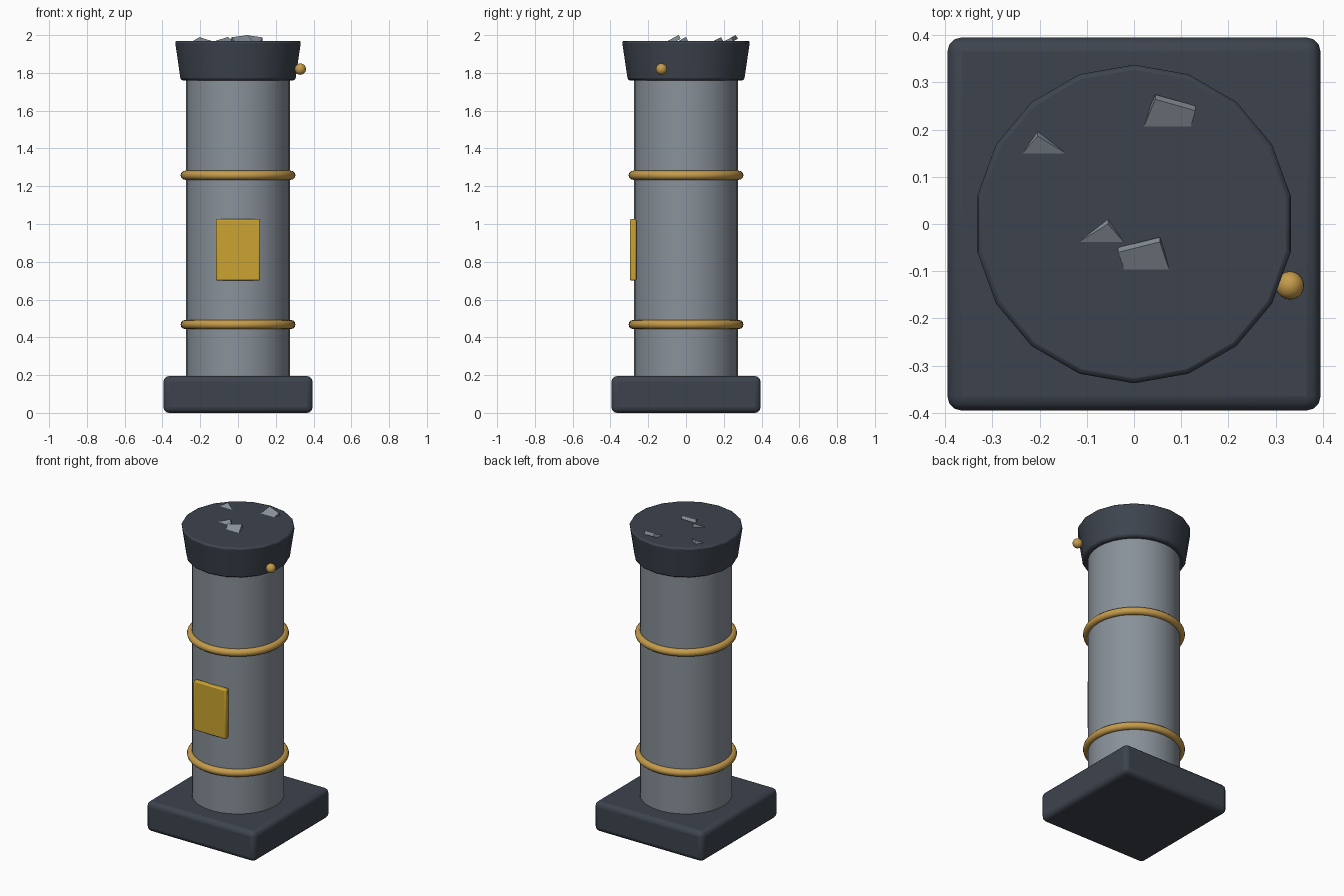
import bpy, bmesh, math
from mathutils import Vector

if "Cube" in bpy.data.objects:
    bpy.data.objects.remove(bpy.data.objects["Cube"], do_unlink=True)


def material(name, rgb):
    m = bpy.data.materials.new(name)
    m.use_nodes = True
    m.diffuse_color = (*rgb, 1)
    m.node_tree.nodes["Principled BSDF"].inputs["Base Color"].default_value = (*rgb, 1)
    return m


slate = material("dark slate", (0.047, 0.057, 0.076))
stone = material("grey stone", (0.25, 0.285, 0.32))
brass = material("brass", (0.56, 0.33, 0.07))
yellow = material("yellow plate", (0.60, 0.37, 0.03))


def finish(name, mat, bevel=0, segments=3, smooth=True):
    ob = bpy.context.object
    ob.name = name
    ob.data.materials.append(mat)
    if bevel:
        mod = ob.modifiers.new("Bevel", 'BEVEL')
        mod.width, mod.segments = bevel, segments
        mod.limit_method = 'ANGLE'
    if smooth:
        bpy.ops.object.shade_smooth_by_angle(angle=math.radians(35))
    return ob


def box(name, mat, size, location, bevel, segments):
    bpy.ops.mesh.primitive_cube_add(size=1, location=location)
    bpy.context.object.scale = size
    bpy.ops.object.transform_apply(location=False, rotation=False, scale=True)
    return finish(name, mat, bevel, segments)


# Square plinth and round shaft
box("base", slate, (0.79, 0.79, 0.195), (0, 0, 0.1025), 0.03, 3).location.z = 0.0975
bpy.ops.mesh.primitive_cylinder_add(vertices=32, radius=0.275, depth=1.64, location=(0, 0, 0.98))
finish("shaft", stone)

# Flared cap, softened at its edges
bpy.ops.mesh.primitive_cone_add(vertices=18, radius1=0.308, radius2=0.339, depth=0.21,
                                location=(0, 0, 1.865))
finish("cap", slate, 0.012, 2)

# Brass bands
for name, z in (("lower_band", 0.468), ("upper_band", 1.258)):
    bpy.ops.mesh.primitive_torus_add(major_segments=48, minor_segments=12,
                                     major_radius=0.28, minor_radius=0.024, location=(0, 0, z))
    finish(name, brass)

# Front plate and side knob
box("front_plate", yellow, (0.235, 0.035, 0.325), (0, -0.28, 0.863), 0.008, 2)
bpy.ops.mesh.primitive_uv_sphere_add(segments=20, ring_count=12, radius=0.03,
                                     location=(0.33, -0.13, 1.82))
finish("knob", brass)

# Tilted stone chips half sunk in the cap top
TOP, SLOPE, THICK = 1.969, 0.52, 0.022
normal = Vector((0, -SLOPE, 1)).normalized()


def chip(name, outline):
    front = min(y for x, y in outline)
    bm = bmesh.new()
    verts = [bm.verts.new((x, y, TOP + SLOPE * (y - front))) for x, y in outline]
    face = bm.faces.new(verts)
    new = bmesh.ops.extrude_face_region(bm, geom=[face])["geom"]
    low = [v for v in new if isinstance(v, bmesh.types.BMVert)]
    bmesh.ops.translate(bm, verts=low, vec=-normal * THICK)
    bmesh.ops.recalc_face_normals(bm, faces=bm.faces)
    mesh = bpy.data.meshes.new(name)
    bm.to_mesh(mesh)
    bm.free()
    ob = bpy.data.objects.new(name, mesh)
    bpy.context.collection.objects.link(ob)
    mesh.materials.append(stone)


chip("chip_back", [(0.02, 0.204), (0.12, 0.204), (0.13, 0.24), (0.045, 0.264)])
chip("chip_left", [(-0.238, 0.147), (-0.14, 0.147), (-0.204, 0.186)])
chip("chip_middle", [(-0.12, -0.04), (-0.02, -0.04), (-0.055, 0)])
chip("chip_front", [(-0.02, -0.098), (0.075, -0.098), (0.055, -0.038), (-0.034, -0.06)])
